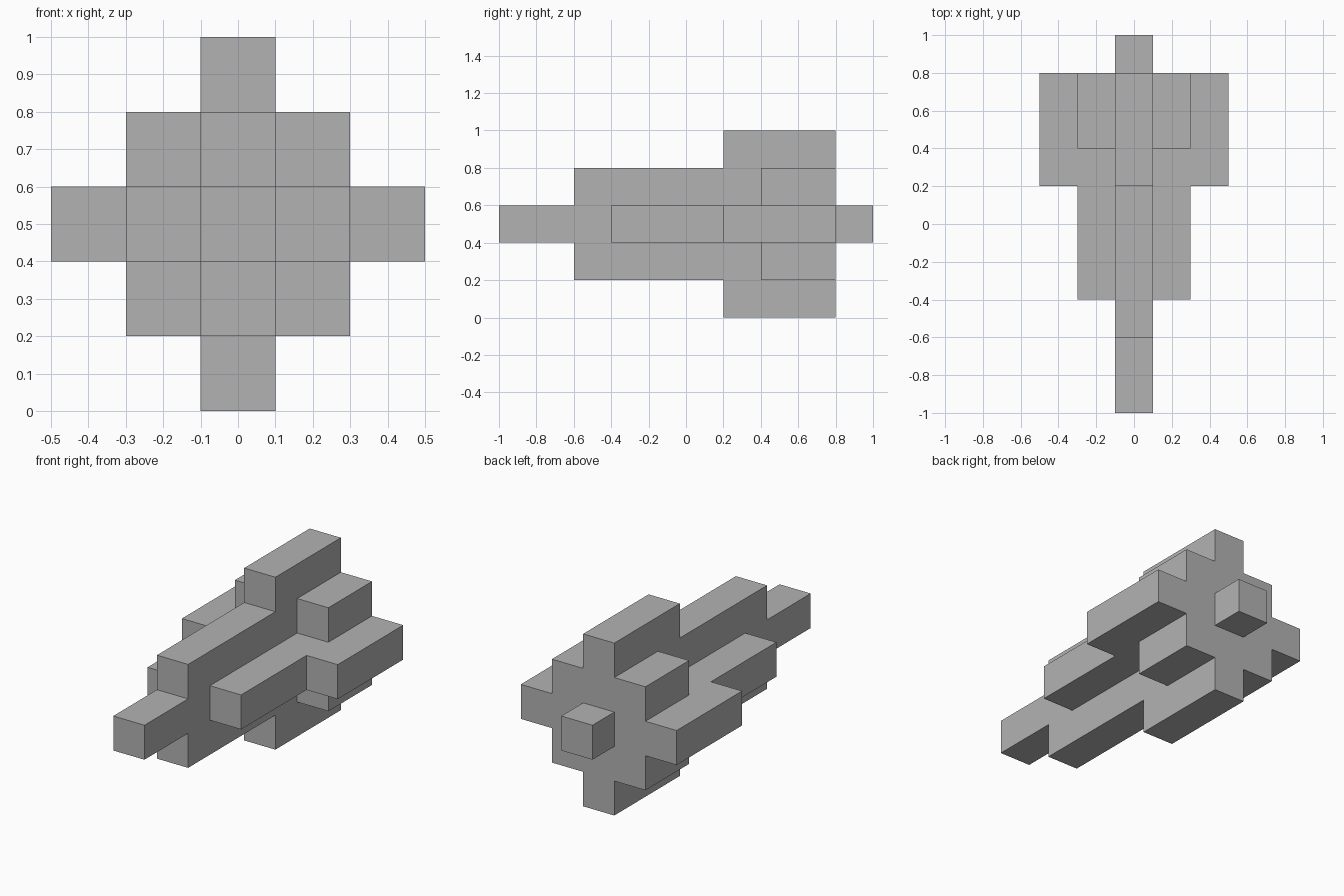
import bpy
import bmesh
from math import pi
from mathutils import Matrix, Vector

cube = bpy.data.objects.get("Cube")
if cube:
    bpy.data.objects.remove(cube, do_unlink=True)

grey = bpy.data.materials.new("plain_grey")
grey.use_nodes = True
colour = (0.45, 0.45, 0.45, 1)
grey.diffuse_color = colour
grey.node_tree.nodes["Principled BSDF"].inputs["Base Color"].default_value = colour

U = 0.2            # block width
MID = 0.5          # height of the long axis
BACK = 0.8         # shared rear plane of fins and corner blocks


def finish(name, bm):
    bmesh.ops.recalc_face_normals(bm, faces=bm.faces)
    mesh = bpy.data.meshes.new(name)
    bm.to_mesh(mesh)
    bm.free()
    mesh.materials.append(grey)
    obj = bpy.data.objects.new(name, mesh)
    bpy.context.collection.objects.link(obj)


def block(name, centre, size):
    bm = bmesh.new()
    bmesh.ops.create_cube(bm, size=1, matrix=Matrix.Translation(centre) @ Matrix.Diagonal((*size, 1)))
    finish(name, bm)


def fin(name, front, angle):
    """Stepped fin: a side profile given thickness, turned about the long axis."""
    profile = [(front, U / 2), (BACK, U / 2), (BACK, 2.5 * U),
               (U, 2.5 * U), (U, 1.5 * U), (front, 1.5 * U)]
    bm = bmesh.new()
    face = bm.faces.new([bm.verts.new((-U / 2, y, r)) for y, r in profile])
    side = bmesh.ops.extrude_face_region(bm, geom=[face])["geom"]
    moved = [v for v in side if isinstance(v, bmesh.types.BMVert)]
    bmesh.ops.translate(bm, verts=moved, vec=(U, 0, 0))
    turn = Matrix.Translation((0, 0, MID)) @ Matrix.Rotation(angle, 4, "Y")
    bmesh.ops.transform(bm, matrix=turn, verts=bm.verts)
    finish(name, bm)


# Long central bar
block("central_bar", Vector((0, 0, MID)), (U, 2, U))

# Four stepped fins; the upright pair reaches further forward
fin("top_fin", -0.6, 0)
fin("bottom_fin", -0.6, pi)
fin("left_fin", -0.4, pi / 2)
fin("right_fin", -0.4, -pi / 2)

# Blocks filling the corners between the fins
for side, sx in (("left", 1), ("right", -1)):
    for level, sz in (("upper", 1), ("lower", -1)):
        block(f"{level}_{side}_corner_block",
              Vector((sx * U, BACK - U, MID + sz * U)), (U, 2 * U, U))
